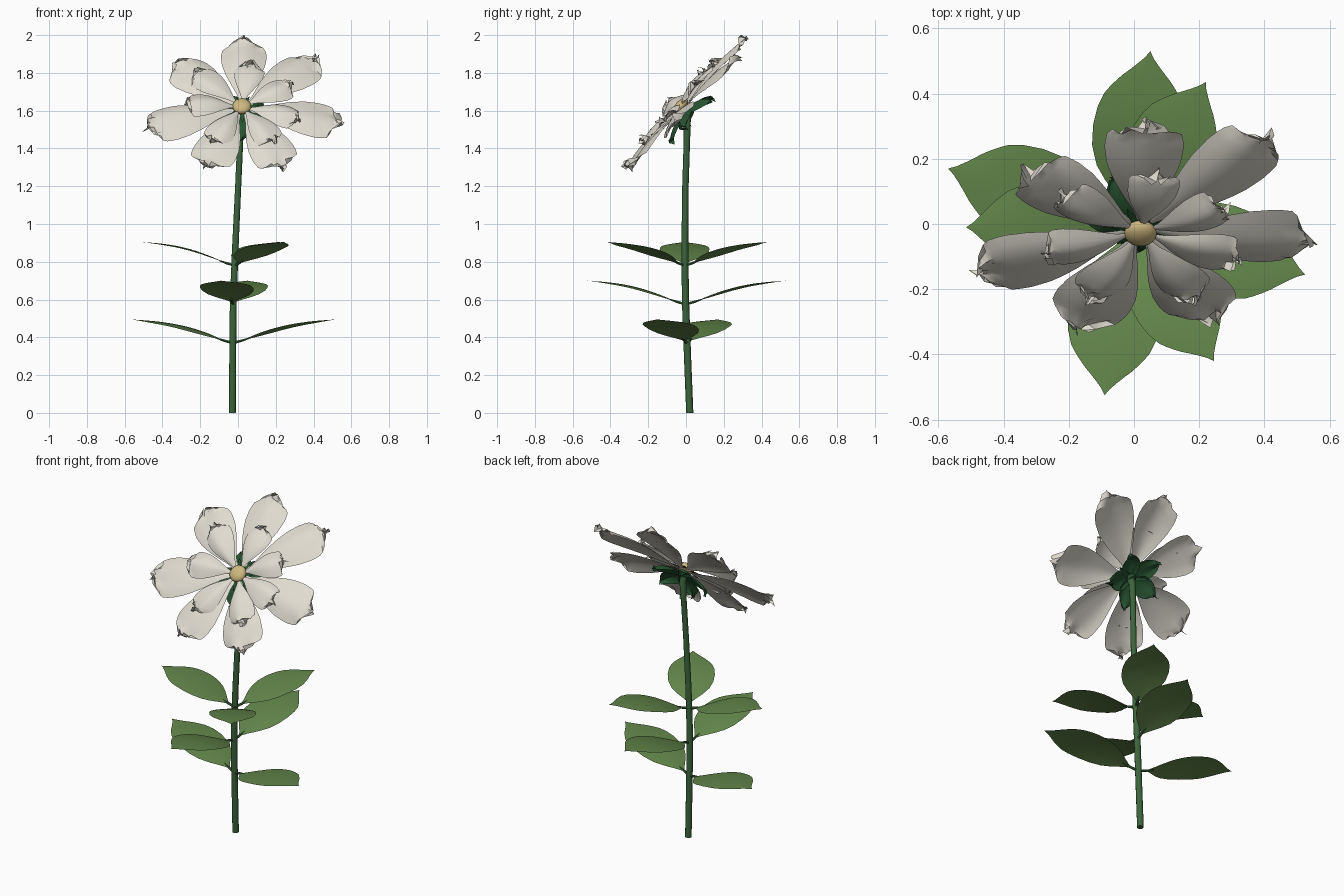
import bpy, math, random
from mathutils import Vector as V

if "Cube" in bpy.data.objects:
    bpy.data.objects.remove(bpy.data.objects["Cube"])

random.seed(4)


def material(name, rgb):
    m = bpy.data.materials.new(name)
    m.diffuse_color = (*rgb, 1)
    m.use_nodes = True
    m.node_tree.nodes["Principled BSDF"].inputs["Base Color"].default_value = m.diffuse_color
    return m


CREAM = material("cream petal", (0.74, 0.71, 0.63))
LEAF = material("leaf green", (0.125, 0.24, 0.07))
STEM = material("stem green", (0.045, 0.13, 0.045))
SEPAL = material("dark sepal green", (0.02, 0.085, 0.03))
TAN = material("tan centre", (0.62, 0.48, 0.22))


def add_mesh(name, verts, faces, mat):
    me = bpy.data.meshes.new(name)
    me.from_pydata(verts, [], faces)
    me.materials.append(mat)
    ob = bpy.data.objects.new(name, me)
    bpy.context.collection.objects.link(ob)
    return ob


def lookup(profile, t):
    for (a, wa), (b, wb) in zip(profile, profile[1:]):
        if t <= b:
            return wa + (wb - wa) * (t - a) / (b - a)
    return profile[-1][1]


def blade(name, base, tip, up, half, profile, mat, arch=0.0, cup=0.0,
          crumple=0.0, curl=0.0, ripple=0.0, rows=16, cols=8):
    """Curved leaf-like sheet from base to tip, facing up."""
    d = tip - base
    side = d.cross(up).normalized()
    nor = side.cross(d).normalized()
    phase = random.uniform(-1, 1)
    verts, faces = [], []
    for i in range(rows + 1):
        t = i / rows
        w = half * lookup(profile, t)
        ragged = max(0.0, (t - 0.8) / 0.2)
        for j in range(cols + 1):
            s = 2 * j / cols - 1
            p = base + d * t + side * (w * s)
            p += nor * (arch * math.sin(math.pi * t) + cup * s * s * w / half)
            p += nor * (ripple * t * math.sin(4 * s + 3 * phase))
            # rounded end, curled rim and wrinkles
            p += nor * (curl * ragged ** 2 * abs(s))
            if crumple:
                p -= d * (0.07 * ragged * s * s)
                p += crumple * ragged * (nor * random.uniform(-1, 1)
                                         + side * random.uniform(-0.5, 0.5)
                                         + d.normalized() * random.uniform(-1, 0.2))
            verts.append(p)
    n = cols + 1
    for i in range(rows):
        for j in range(cols):
            a = i * n + j
            faces.append((a, a + 1, a + n + 1, a + n))
    return add_mesh(name, verts, faces, mat)


def tube(name, points, radii, mat, sides=10):
    """Capped round tube through the points."""
    verts, faces = [], []
    for k, (p, r) in enumerate(zip(points, radii)):
        d = (points[min(k + 1, len(points) - 1)] - points[max(k - 1, 0)]).normalized()
        ref = V((1, 0, 0)) if abs(d.z) > 0.7 else V((0, 0, 1))
        a = d.cross(ref).normalized()
        b = d.cross(a)
        for i in range(sides):
            q = 2 * math.pi * i / sides
            verts.append(p + r * (a * math.cos(q) + b * math.sin(q)))
    for k in range(len(points) - 1):
        for i in range(sides):
            j = (i + 1) % sides
            o = k * sides
            faces.append((o + i, o + j, o + sides + j, o + sides + i))
    faces.append(tuple(reversed(range(sides))))
    faces.append(tuple(range(len(verts) - sides, len(verts))))
    return add_mesh(name, verts, faces, mat)


# Flower head frame: tilted about 47 degrees towards the front
C = V((0.02, -0.025, 1.62))
U = V((1, 0, 0))
W = V((0, 0.68, 0.733))
N = V((0, -0.733, 0.68))

# Stem
stem_pts = [V(p) for p in [(-0.03, 0.02, 0), (-0.028, 0.008, 0.3), (-0.025, -0.003, 0.6),
                           (-0.013, -0.006, 0.9), (0.001, -0.003, 1.2),
                           (0.012, 0.005, 1.45), (0.018, 0.006, 1.56), (0.02, -0.01, 1.6)]]
tube("stem", stem_pts, [0.019, 0.019, 0.019, 0.018, 0.017, 0.017, 0.02, 0.024], STEM)


def stem_at(z):
    for a, b in zip(stem_pts, stem_pts[1:]):
        if z <= b.z:
            return a.lerp(b, (z - a.z) / (b.z - a.z))


# Leaves: tip x, tip y, tip z, height on stem, half width
LEAF_SHAPE = [(0, 0.05), (0.06, 0.22), (0.15, 0.54), (0.25, 0.8), (0.37, 0.96), (0.5, 1),
              (0.62, 0.96), (0.72, 0.84), (0.82, 0.57), (0.9, 0.28), (0.96, 0.09), (1, 0)]
leaves = [(-0.57, 0.17, 0.495, 0.37, 0.142), (0.525, -0.155, 0.495, 0.37, 0.142),
          (0.05, 0.53, 0.7, 0.575, 0.142), (-0.09, -0.525, 0.7, 0.575, 0.142),
          (-0.515, -0.01, 0.905, 0.78, 0.132), (0.22, 0.435, 0.905, 0.78, 0.132),
          (0.245, -0.42, 0.905, 0.78, 0.132)]
for x, y, z, h, half in leaves:
    root = stem_at(h)
    tip = V((x, y, z))
    base = root.lerp(tip, 0.09) + V((0, 0, 0.002))
    blade("leaf", base, tip, V((0, 0, 1)), half, LEAF_SHAPE, LEAF,
          arch=0.026, cup=-0.008, rows=24)
    tube("leaf_stalk", [root, base, base.lerp(tip, 0.08) + V((0, 0, 0.004))],
         [0.008, 0.007, 0.003], STEM, 6)

# Petals: outer ring, then a smaller inner ring in front
PETAL_SHAPE = [(0, 0.1), (0.1, 0.2), (0.25, 0.48), (0.4, 0.74), (0.55, 0.93), (0.7, 1),
               (0.8, 0.96), (0.88, 0.83), (0.95, 0.55), (1, 0.12)]
outer = [(0.035, 0.33, 1.99), (0.43, 0.285, 1.88), (0.565, -0.05, 1.53), (0.25, -0.3, 1.285),
         (-0.18, -0.325, 1.285), (-0.505, -0.155, 1.5), (-0.35, 0.175, 1.855)]
inner = [(0.075, 0.17, 1.86), (0.295, 0.06, 1.74), (0.335, -0.11, 1.55), (0.2, -0.235, 1.42),
         (-0.145, -0.235, 1.42), (-0.295, -0.09, 1.635), (-0.24, 0.1, 1.815)]
for name, ring, half, lift in (("outer_petal", outer, 0.122, 0.0),
                               ("inner_petal", inner, 0.08, 0.014)):
    for tip in ring:
        tip = V(tip)
        base = C + (tip - C).normalized() * 0.04 + N * (lift - 0.012)
        blade(name, base, tip, N, half, PETAL_SHAPE, CREAM, arch=0.026,
              cup=-0.025, crumple=0.022, curl=0.035, ripple=0.005)

# Pointed sepals swept back behind the petals
SEPAL_SHAPE = [(0, 0.45), (0.25, 0.9), (0.45, 1), (0.65, 0.8), (0.85, 0.4), (1, 0.02)]
for k in range(5):
    a = math.radians(265 + 72 * k)
    out = U * math.cos(a) + W * math.sin(a)
    blade("sepal", C + out * 0.012 - N * 0.03, C + out * 0.185 - N * 0.095, N, 0.062,
          SEPAL_SHAPE, SEPAL, arch=0.018, cup=-0.02, crumple=0.016, ripple=0.012,
          rows=8, cols=6)

# Narrow green claws showing in the gaps between the outer petal bases
for a, b in zip(outer, outer[1:] + outer[:1]):
    out = ((V(a) - C).normalized() + (V(b) - C).normalized()).normalized()
    blade("claw", C + out * 0.02 - N * 0.006, C + out * 0.1 - N * 0.012, N, 0.012,
          SEPAL_SHAPE, SEPAL, rows=6, cols=2)

# Receptacle joining stem and flower, and the domed centre
tube("receptacle", [C - N * 0.05, C - N * 0.03, C - N * 0.012], [0.018, 0.035, 0.03], SEPAL)
bpy.ops.mesh.primitive_uv_sphere_add(segments=20, ring_count=12, radius=1, location=C + N * 0.005)
centre = bpy.context.object
centre.name = "flower_centre"
centre.scale = (0.05, 0.05, 0.028)
centre.rotation_euler = (math.radians(47), 0, 0)
centre.data.materials.append(TAN)

# Smooth shading everywhere, keeping sharp creases
bpy.ops.object.select_all(action='SELECT')
bpy.context.view_layer.objects.active = centre
bpy.ops.object.shade_smooth_by_angle(angle=math.radians(40))
